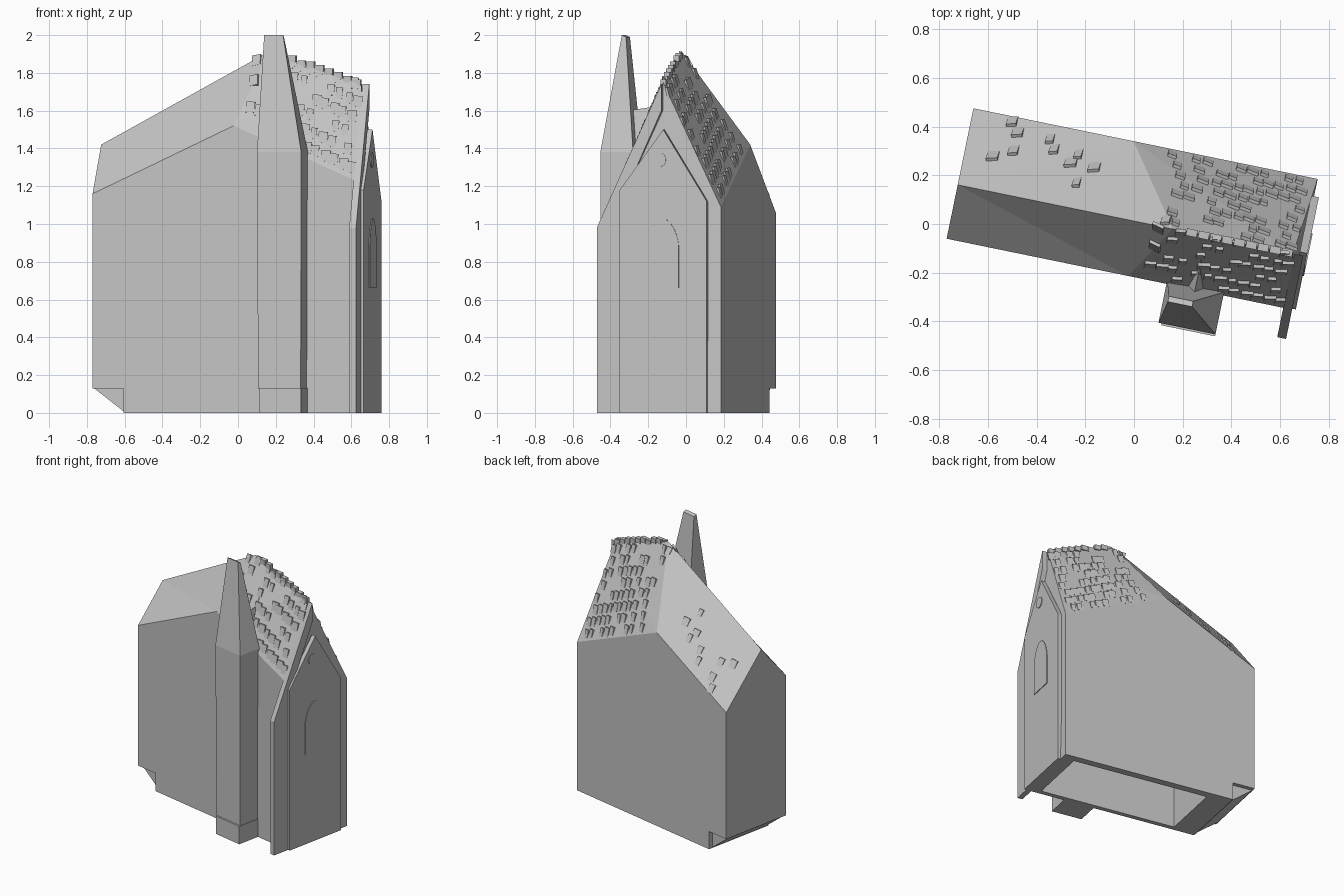
import bpy, bmesh, math, random
from mathutils import Matrix, Vector
from mathutils.bvhtree import BVHTree

random.seed(4)
cube = bpy.data.objects.get("Cube")
if cube:
    bpy.data.objects.remove(cube, do_unlink=True)

stone = bpy.data.materials.new("grey stone")
stone.use_nodes = True
stone.diffuse_color = (0.55, 0.55, 0.55, 1)
bsdf = next(n for n in stone.node_tree.nodes if n.type == "BSDF_PRINCIPLED")
bsdf.inputs["Base Color"].default_value = stone.diffuse_color

# The building is turned a little on its plot
TURN = Matrix.Rotation(math.radians(-11.6), 4, "Z")
BACK, FRONT, RIDGE = 0.333, -0.214, 0.012
END_LOW, END_HIGH = -0.742, 0.702


def finish(name, bm):
    """Turn a bmesh drawn along the building's axis into an object."""
    bmesh.ops.recalc_face_normals(bm, faces=bm.faces)
    bm.transform(TURN)
    mesh = bpy.data.meshes.new(name)
    bm.to_mesh(mesh)
    bm.free()
    mesh.materials.append(stone)
    obj = bpy.data.objects.new(name, mesh)
    bpy.context.collection.objects.link(obj)
    return obj


def loft(rings):
    """Skin a list of equal-length rings and cap both ends."""
    bm = bmesh.new()
    loops = [[bm.verts.new(p) for p in ring] for ring in rings]
    for a, b in zip(loops, loops[1:]):
        for i in range(len(a)):
            j = (i + 1) % len(a)
            bm.faces.new((a[i], a[j], b[j], b[i]))
    bm.faces.new(loops[0])
    bm.faces.new(loops[-1])
    return bm


def slab(profile, u0, u1):
    """Extrude a (v, z) outline along the building's length."""
    return loft([[(u, v, z) for v, z in profile] for u in (u0, u1)])


def block(u0, u1, v0, v1, z0, z1):
    return slab([(v0, z0), (v0, z1), (v1, z1), (v1, z0)], u0, u1)


def section(front, ridge, back):
    """One cross-section; each argument is (position along length, height)."""
    return [(front[0], FRONT, 0), (front[0], FRONT, front[1]),
            (ridge[0], RIDGE, ridge[1]),
            (back[0], BACK, back[1]), (back[0], BACK, 0)]


# Main body with its roof planes
body_bm = loft([
    section((END_LOW, 1.16), (END_LOW, 1.42), (END_LOW, 1.06)),
    section((0.02, 1.52), (0.16, 1.91), (-0.07, 1.42)),
    section((END_HIGH, 1.22), (0.665, 1.75), (END_HIGH, 1.09)),
])
bmesh.ops.triangulate(body_bm, faces=[f for f in body_bm.faces if f.calc_center_median().z > 1.2])
roof_tree = BVHTree.FromBMesh(body_bm)
body = finish("chapel_body", body_bm)

# Open underside, and the step under the low end
cutters = [finish("cavity_cutter", block(-0.404, 0.61, -0.18, 0.28, -0.1, 1.0)),
           finish("step_cutter", block(-0.9, -0.575, -0.4, 0.5, -0.1, 0.13))]
bpy.context.view_layer.objects.active = body
for cutter in cutters:
    cutter.hide_render = True
    mod = body.modifiers.new(cutter.name, "BOOLEAN")
    mod.operation = "DIFFERENCE"
    mod.object = cutter
    bpy.ops.object.modifier_apply(modifier=mod.name)
for cutter in cutters:
    bpy.data.objects.remove(cutter, do_unlink=True)

# Sloping support below the overhang
finish("overhang_wedge", loft([
    [(END_LOW, v, 0.132), (-0.57, v, 0.132), (-0.57, v, 0.0)]
    for v in (FRONT + 0.03, BACK - 0.03)]))


# Side tower: straight walls, then a steep roof leaning to a short ridge
def rectangle(u0, u1, v0, v1, z0, z1):
    return [(u0, v0, z0), (u1, v0, z0), (u1, v1, z1), (u0, v1, z1)]


finish("side_tower", loft([
    rectangle(0.185, 0.415, -0.372, -0.2, 0.13, 0.13),
    rectangle(0.18, 0.419, -0.377, -0.2, 1.38, 1.38),
    rectangle(0.2, 0.302, -0.285, -0.262, 2.0, 1.99),
]))
finish("tower_base", block(0.193, 0.419, -0.385, -0.2, 0, 0.131))

# Saddle linking the tower roof to the main roof
finish("roof_saddle", loft([
    [(0.26, v, z - 0.25), (0.30, v, z), (0.34, v, z - 0.25)]
    for v, z in ((-0.25, 1.6), (-0.12, 1.62), (0.0, 1.84))]))

# Corner buttress running up into the gable coping
finish("buttress_coping", slab(
    [(-0.337, 0), (-0.337, 0.98), (RIDGE, 1.74), (RIDGE, 1.6), (-0.19, 1.15), (-0.19, 0)],
    0.67, 0.707))

# Raised gable wall with arched window and round light
finish("gable_wall", slab(
    [(-0.21, 0), (-0.21, 1.18), (0.025, 1.50), (0.26, 1.12), (0.26, 0)], 0.69, 0.722))


def arch_outline(centre, half, sill, spring, top, steps=6):
    pts = [(centre - half, sill)]
    for i in range(2 * steps + 1):
        a = math.pi * i / (2 * steps)
        pts.append((centre - half * math.cos(a), spring + (top - spring) * math.sin(a) ** 1.3))
    return pts + [(centre + half, sill)]


finish("arched_window", slab(arch_outline(0.02, 0.09, 0.66, 0.88, 1.03), 0.718, 0.727))
finish("round_light", slab(
    [(0.0 + 0.04 * math.cos(i * math.pi / 8), 1.34 + 0.04 * math.sin(i * math.pi / 8))
     for i in range(16)], 0.718, 0.727))


# Roof tiles: dense courses on the high half, scattered ones beyond
def add_tile(bm, u, v):
    hit, normal, _, _ = roof_tree.ray_cast(Vector((u, v, 3)), Vector((0, 0, -1)))
    if hit is None:
        return
    if normal.z < 0:
        normal = -normal
    side = Vector((1, 0, 0))
    side = (side - normal * side.dot(normal)).normalized()
    frame = Matrix((side, normal.cross(side), normal)).transposed().to_4x4()
    tilt = Matrix.Rotation(0.2 if v < RIDGE else -0.2, 4, "X")
    size = Matrix.Diagonal((random.uniform(0.03, 0.052), 0.06, 0.014, 1))
    bmesh.ops.create_cube(bm, size=1, matrix=Matrix.Translation(hit) @ frame @ tilt @ size)


tiles = bmesh.new()
for row in range(14):
    v = FRONT + 0.025 + row * 0.0385
    for col in range(29):
        u = END_LOW + 0.05 + col * 0.048 + (row % 2) * 0.024
        if u > 0.655:
            continue
        if u > 0.28:
            chance = 0.8
        elif u > 0.1:
            chance = 0.4
        else:
            chance = 0.16 if v > 0.05 and u < -0.2 else 0
        if random.random() < chance:
            add_tile(tiles, u + random.uniform(-0.006, 0.006), v)
finish("roof_tiles", tiles)

# Uneven ridge stones
ridge = bmesh.new()
for i in range(9):
    u = 0.24 + i * 0.05
    z = 1.91 - (u - 0.16) * 0.317 + random.uniform(-0.012, 0.008)
    bmesh.ops.create_cube(ridge, size=1, matrix=Matrix.Translation((u, RIDGE, z))
                          @ Matrix.Diagonal((0.045, 0.03, 0.035, 1)))
finish("ridge_stones", ridge)
